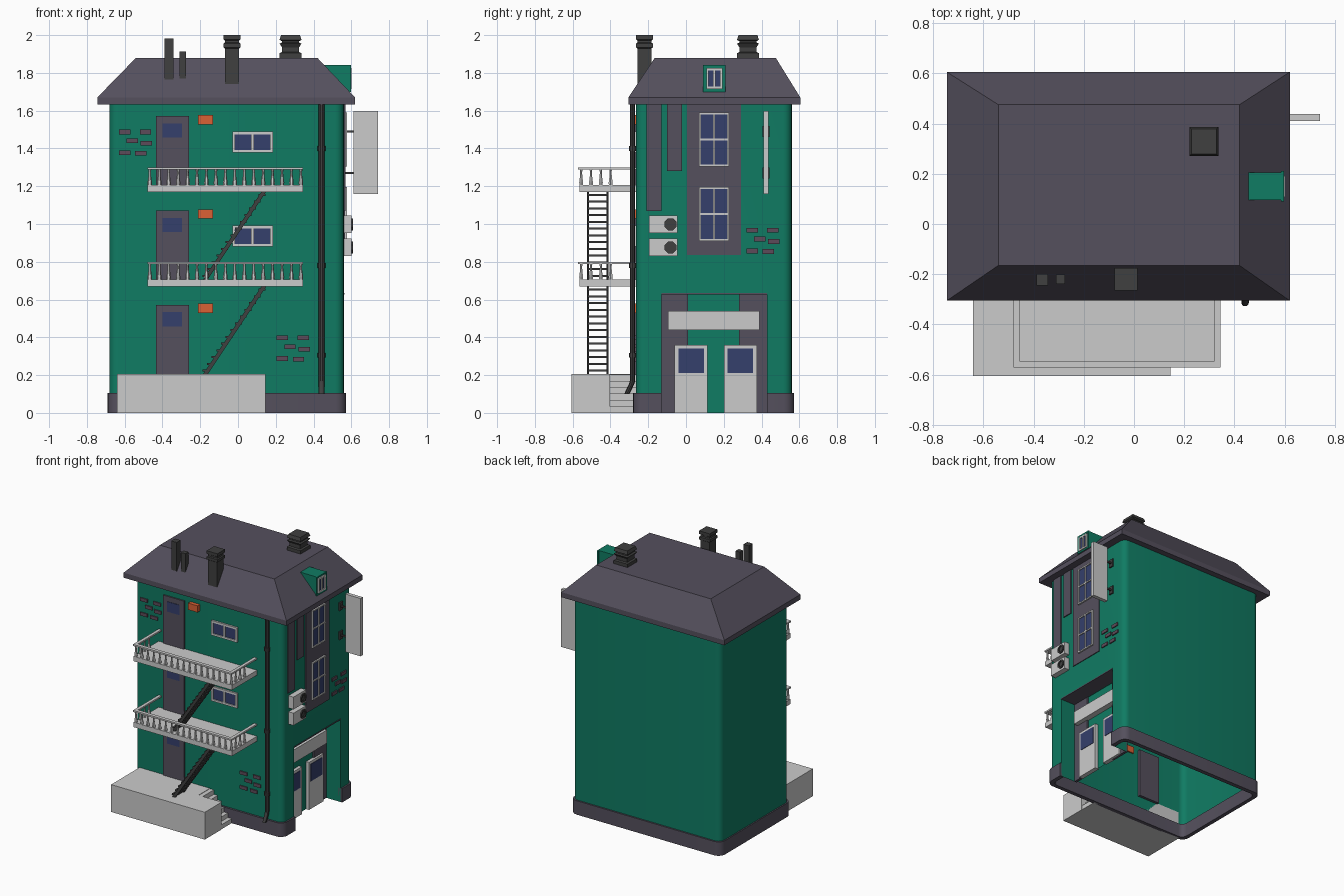
import bpy, bmesh, math
from mathutils import Vector

if "Cube" in bpy.data.objects:
    bpy.data.objects.remove(bpy.data.objects["Cube"])


def mat(name, r, g, b):
    m = bpy.data.materials.new(name)
    m.diffuse_color = (r, g, b, 1)
    m.use_nodes = True
    m.node_tree.nodes["Principled BSDF"].inputs["Base Color"].default_value = m.diffuse_color
    return m


GREEN = mat("green_wall", .005, .2, .125)
SLATE = mat("slate", .09, .08, .11)
DARK = mat("dark_metal", .05, .05, .05)
GLASS = mat("navy_glass", .035, .05, .15)
ORANGE = mat("orange_lamp", .7, .12, .035)
BRICK = mat("brick", .11, .07, .1)


def finish(name, bm, m=None, smooth=False):
    bmesh.ops.recalc_face_normals(bm, faces=bm.faces)
    me = bpy.data.meshes.new(name)
    bm.to_mesh(me)
    bm.free()
    ob = bpy.data.objects.new(name, me)
    bpy.context.collection.objects.link(ob)
    if m:
        me.materials.append(m)
    if smooth:
        shade(ob)
    return ob


def shade(ob):
    bpy.ops.object.select_all(action='DESELECT')
    ob.select_set(True)
    bpy.context.view_layer.objects.active = ob
    bpy.ops.object.shade_smooth_by_angle(angle=math.radians(35))


def add_loft(bm, rings):
    vs = [[bm.verts.new(p) for p in r] for r in rings]
    n = len(vs[0])
    for a, b in zip(vs, vs[1:]):
        for i in range(n):
            bm.faces.new((a[i], a[(i + 1) % n], b[(i + 1) % n], b[i]))
    bm.faces.new(vs[0][::-1])
    bm.faces.new(vs[-1])


def rect(x0, x1, y0, y1, z):
    return [(x0, y0, z), (x1, y0, z), (x1, y1, z), (x0, y1, z)]


def boxes(name, items, m=None):
    bm = bmesh.new()
    for x0, x1, y0, y1, z0, z1 in items:
        add_loft(bm, [rect(x0, x1, y0, y1, z0), rect(x0, x1, y0, y1, z1)])
    return finish(name, bm, m)


def loft(name, rings, m=None, smooth=False):
    bm = bmesh.new()
    add_loft(bm, rings)
    return finish(name, bm, m, smooth)


def rounded(x0, x1, y0, y1, z, r, n=5):
    pts = []
    for k, (cx, cy) in enumerate([(x1 - r, y1 - r), (x0 + r, y1 - r), (x0 + r, y0 + r), (x1 - r, y0 + r)]):
        for i in range(n + 1):
            a = math.pi / 2 * (k + i / n)
            pts.append((cx + r * math.cos(a), cy + r * math.sin(a), z))
    return pts


def circle(x, y, z, r, n):
    return [(x + r * math.cos(2 * math.pi * i / n), y + r * math.sin(2 * math.pi * i / n), z) for i in range(n)]


def cut(ob, cutters):
    for c in cutters:
        md = ob.modifiers.new("cut", 'BOOLEAN')
        md.operation, md.object, md.solver = 'DIFFERENCE', c, 'EXACT'
    dg = bpy.context.evaluated_depsgraph_get()
    me = bpy.data.meshes.new_from_object(ob.evaluated_get(dg))
    ob.modifiers.clear()
    ob.data = me


# walls: open shell with a recessed entrance on the right side
WX, FY = .56, -.265
recess = boxes("entrance_cutter", [(.43, .8, -.13, .43, -.1, .63)])
core = loft("base_cutter", [rounded(-.66, .54, -.25, .54, z, .04) for z in (-.1, .3)])
walls = loft("walls", [rounded(-.68, WX, FY, .56, z, .045) for z in (0, 1.65)], GREEN)
base = loft("base_band", [rounded(-.69, .572, -.28, .572, z, .055) for z in (0, .105)], SLATE)
cut(walls, [recess])
cut(base, [core, recess])
bm = bmesh.new()
bm.from_mesh(walls.data)
ends = [f for f in bm.faces if abs(f.normal.z) > .9 and (f.calc_center_median().z < .01 or f.calc_center_median().z > 1.64)]
bmesh.ops.delete(bm, geom=ends, context='FACES')
bm.to_mesh(walls.data)
bm.free()
shade(walls)
shade(base)
for c in (recess, core):
    bpy.data.objects.remove(c)

# roof and dormer
loft("roof", [rect(-.745, .62, -.305, .605, 1.632), rect(-.745, .62, -.305, .605, 1.67),
              rect(-.54, .42, -.165, .475, 1.88)], SLATE)
boxes("dormer", [(.45, .59, .095, .205, 1.70, 1.842)], GREEN)
boxes("dormer_trim", [(.585, .597, .09, .102, 1.70, 1.842), (.585, .597, .198, .21, 1.70, 1.842),
                      (.585, .597, .102, .198, 1.83, 1.842), (.585, .597, .102, .198, 1.70, 1.712)], GREEN)

# chimneys
def chimney(name, x, y, profile):
    loft(name, [rect(x - h, x + h, y - h, y + h, z) for h, z in profile], DARK)


chimney("front_chimney", -.032, -.22, [(.038, 1.74), (.038, 1.93), (.045, 1.935), (.045, 1.955), (.038, 1.96),
                                       (.038, 1.972), (.045, 1.977), (.045, 2.0)])
chimney("top_chimney", .278, .328, [(.058, 1.875), (.058, 1.905), (.045, 1.91), (.045, 1.935), (.058, 1.955),
                                    (.046, 1.96), (.046, 1.968), (.058, 1.975), (.05, 2.0)])
chimney("tall_flue", -.365, -.222, [(.023, 1.765), (.023, 1.983)])
chimney("short_flue", -.293, -.22, [(.018, 1.77), (.018, 1.914)])


# windows: frame bars with a glass pane behind; axis 'f' = front wall, 'r' = right wall
def window(name, side, plane, u0, u1, z0, z1, cols, rows, bar=.012):
    def place(a, b, c, d, d0, d1):
        if side == 'f':
            return (a, b, plane - d1, plane - d0, c, d)
        return (plane + d0, plane + d1, a, b, c, d)
    bars = []
    for i in range(cols + 1):
        u = u0 + (u1 - u0 - bar) * i / cols
        bars.append(place(u, u + bar, z0, z1, 0, .014))
    for i in range(rows + 1):
        z = z0 + (z1 - z0 - bar) * i / rows
        bars.append(place(u0, u1, z, z + bar, 0, .0135))
    boxes(name + "_frame", bars)
    boxes(name + "_glass", [place(u0 + .003, u1 - .003, z0 + .003, z1 - .003, -.005, .006)], GLASS)


window("dormer_window", 'r', .588, .108, .192, 1.715, 1.825, 2, 1)
for i, z in enumerate((.88, 1.378)):
    window(f"front_window_{i}", 'f', FY, -.03, .185, z, z + .112, 2, 1, .015)
boxes("window_bay", [(.55, .566, .005, .29, .835, 1.64)], SLATE)
for i, z in enumerate((.91, 1.305)):
    window(f"bay_window_{i}", 'r', .564, .07, .228, z, z + .285, 2, 2, .01)
boxes("wall_strips", [(.55, .568, -.21, -.13, 1.07, 1.64), (.55, .568, -.10, -.02, 1.28, 1.64)], SLATE)

# entrance: pillars, double doors and blank board
boxes("entrance_pillars", [(.42, .44, -.13, .01, 0, .63), (.42, .44, .28, .43, 0, .63)], SLATE)
boxes("entrance_lintel", [(.44, .563, -.13, .43, .626, .634)], SLATE)
doors = [(-.06, .115), (.2, .375)]
boxes("entrance_doors", [(.42, .455, a, b, 0, .36) for a, b in doors])
boxes("entrance_door_glass", [(.45, .458, a + .02, b - .02, .21, .34) for a, b in doors], GLASS)
boxes("entrance_board", [(.43, .475, -.095, .388, .44, .54)])

# front doors, door glass and lamps on each storey
floors = [.2, .7, 1.2]
boxes("front_doors", [(-.435, -.26, FY - .01, FY + .02, z, z + .372) for z in floors], SLATE)
boxes("front_door_glass", [(-.4, -.297, FY - .013, FY, z + .257, z + .333) for z in floors], GLASS)
boxes("lamps", [(-.212, -.133, FY - .03, FY + .01, z + .328, z + .378) for z in floors], ORANGE)

# balconies with turned balusters
balusters = bmesh.new()
shape = [(.011, 0), (.012, .015), (.007, .05), (.006, .07), (.009, .088)]
for i, z in enumerate((.67, 1.17)):
    top = z + .118
    boxes(f"balcony_slab_{i}", [(-.48, .345, -.565, FY + .01, z, z + .037)])
    boxes(f"balcony_rail_{i}", [(-.48, .345, -.572, -.545, top, top + .012),
                                (-.48, -.456, -.545, FY + .01, top, top + .012),
                                (.321, .345, -.545, FY + .01, top, top + .012)])
    spots = [(-.467 + .8 * k / 16, -.555) for k in range(17)]
    spots += [(x, -.555 + .052 * k) for x in (-.467, .333) for k in (1, 2, 3)]
    for x, y in spots:
        add_loft(balusters, [circle(x, y, z + .035 + h, r, 6) for r, h in shape])
finish("balusters", balusters)

# metal stairs: two sloped stringers and treads
for i, z in enumerate((.205, .707)):
    bm = bmesh.new()
    rise = .465
    for y in (-.525, -.422):
        add_loft(bm, [[(-.185, y, z), (-.16, y, z), (-.16, y + .012, z), (-.185, y + .012, z)],
                      [(.125, y, z + rise), (.15, y, z + rise), (.15, y + .012, z + rise), (.125, y + .012, z + rise)]])
    for k in range(13):
        x, h = -.185 + .31 * k / 12.5, z + rise * (k + .5) / 13
        add_loft(bm, [rect(x - .004, x + .032, -.52, -.415, h - .005), rect(x - .004, x + .032, -.52, -.415, h + .006)])
    finish(f"metal_stairs_{i}", bm, DARK)

# entrance platform with steps cut into its right rear corner
boxes("platform", [(-.64, .145, -.605, -.402, 0, .207), (-.64, -.05, -.402, FY, 0, .207)])
boxes("platform_steps", [(-.05, .143 - .032 * k, -.402, FY, .034 * k, .034 * (k + 1)) for k in range(6)])

# drainpipe with collars and kicked-out foot
px, py = .442, -.283
loft("drainpipe", [circle(px, py - .03, .1, .015, 10), circle(px, py - .004, .155, .015, 10),
                   circle(px, py, .17, .015, 10), circle(px, py, 1.64, .015, 10)], DARK, True)
for i, z in enumerate((.305, .78, 1.4)):
    loft(f"pipe_collar_{i}", [circle(px, py, z - .013, .021, 10), circle(px, py, z + .013, .021, 10)], DARK, True)

# air conditioners with octagonal fan rings
for i, z in enumerate((.83, .952)):
    boxes(f"air_conditioner_{i}", [(.55, .602, -.195, -.045, z, z + .093)])
    bm = bmesh.new()
    c = Vector((0, -.082, z + .046))
    rings = []
    for r, x in ((.034, .598), (.034, .61), (.022, .61), (.022, .603)):
        rings.append([(x, c.y + r * math.cos(math.pi / 4 * (k + .5)), c.z + r * math.sin(math.pi / 4 * (k + .5)))
                      for k in range(8)])
    add_loft(bm, rings)
    finish(f"fan_ring_{i}", bm, DARK)

# blank hanging panel on brackets
boxes("hanging_panel", [(.612, .74, .41, .438, 1.16, 1.598)])
boxes("panel_brackets", [b for z in (1.27, 1.49) for b in
                         ((.56, .614, .418, .43, z - .006, z + .006), (.55, .57, .405, .443, z - .03, z + .03))], DARK)


# exposed brick patches
pattern = [(0, 0), (.11, 0), (.04, -.047), (.115, -.06), (.0, -.11), (.085, -.113)]
def bricks(name, side, u, z):
    out = []
    for a, b in pattern:
        u0, z0 = u + a, z + b
        if side == 'f':
            out.append((u0, u0 + .06, FY - .008, FY + .01, z0 - .025, z0))
        else:
            out.append((WX - .01, WX + .008, u0, u0 + .06, z0 - .025, z0))
    boxes(name, out, BRICK)


bricks("bricks_upper", 'f', -.63, 1.5)
bricks("bricks_lower", 'f', .205, .41)
bricks("bricks_side", 'r', .32, .98)
